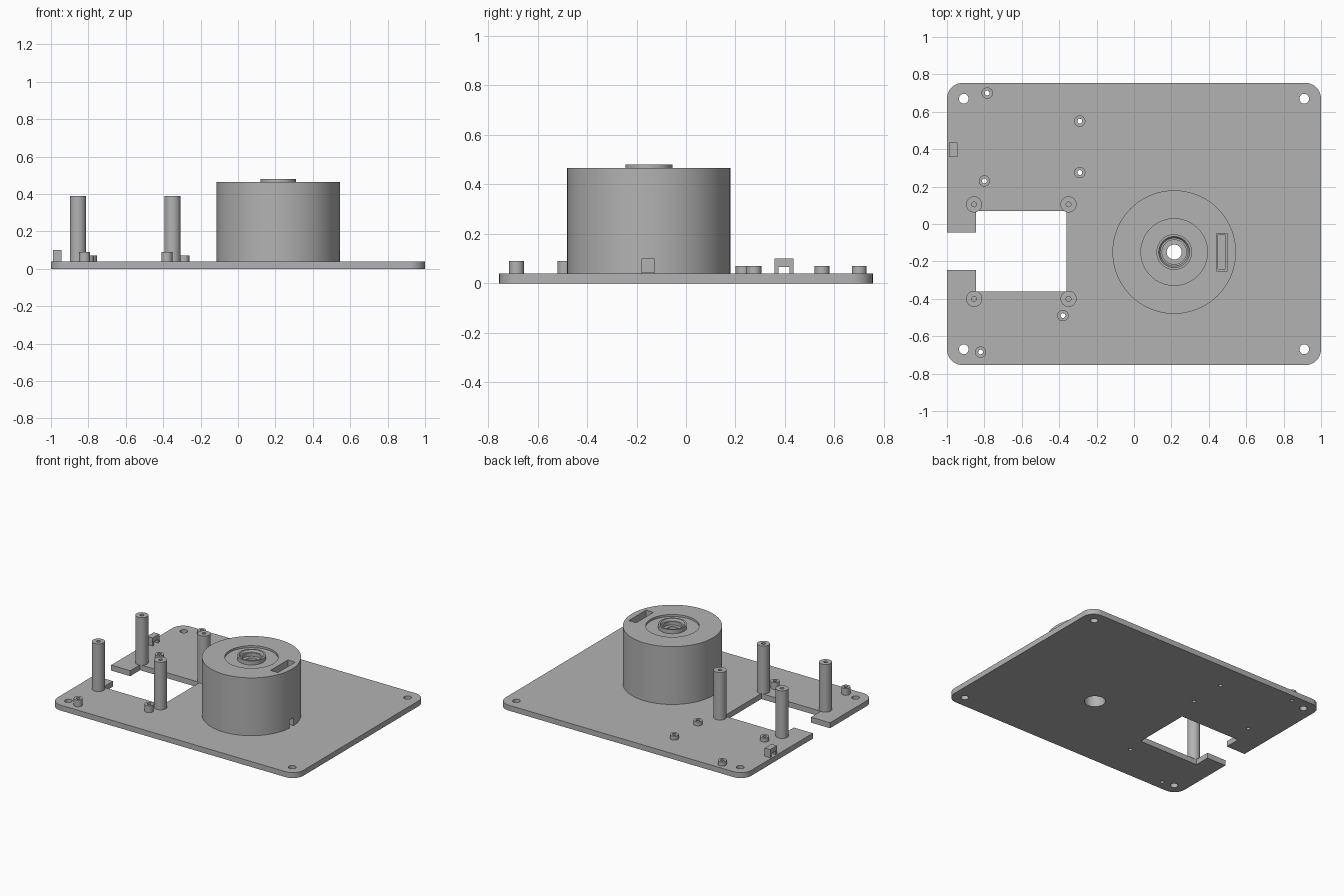
import bpy, bmesh, math
from mathutils import Matrix

cube = bpy.data.objects.get("Cube")
if cube:
    bpy.data.objects.remove(cube, do_unlink=True)

grey = bpy.data.materials.new("plain grey")
grey.use_nodes = True
colour = (0.45, 0.45, 0.45, 1)
grey.diffuse_color = colour
grey.node_tree.nodes["Principled BSDF"].inputs["Base Color"].default_value = colour


def finish(name, bm):
    bmesh.ops.recalc_face_normals(bm, faces=bm.faces)
    mesh = bpy.data.meshes.new(name)
    bm.to_mesh(mesh)
    bm.free()
    mesh.materials.append(grey)
    obj = bpy.data.objects.new(name, mesh)
    bpy.context.collection.objects.link(obj)
    return obj


def box(name, x0, x1, y0, y1, z0, z1, corner=0):
    bm = bmesh.new()
    place = Matrix.Translation(((x0 + x1) / 2, (y0 + y1) / 2, (z0 + z1) / 2))
    size = Matrix.Diagonal((x1 - x0, y1 - y0, z1 - z0, 1))
    bmesh.ops.create_cube(bm, size=1, matrix=place @ size)
    if corner:
        upright = [e for e in bm.edges
                   if abs(e.verts[0].co.z - e.verts[1].co.z) > 0.001]
        bmesh.ops.bevel(bm, geom=upright, offset=corner, segments=10,
                        profile=0.5, affect='EDGES')
    return finish(name, bm)


def cylinder(name, x, y, r, z0, z1, sides=32):
    bm = bmesh.new()
    bmesh.ops.create_cone(bm, cap_ends=True, segments=sides, radius1=r, radius2=r,
                          depth=z1 - z0, matrix=Matrix.Translation((x, y, (z0 + z1) / 2)))
    return finish(name, bm)


def lathe(name, x, y, profile, sides=96):
    # Closed (radius, height) profile turned about a vertical axis
    bm = bmesh.new()
    rings = []
    for i in range(sides):
        a = math.tau * i / sides
        rings.append([bm.verts.new((x + r * math.cos(a), y + r * math.sin(a), z))
                      for r, z in profile])
    n = len(profile)
    for i in range(sides):
        a, b = rings[i], rings[(i + 1) % sides]
        for j in range(n):
            k = (j + 1) % n
            bm.faces.new((a[j], b[j], b[k], a[k]))
    return finish(name, bm)


def cut(obj, cutters):
    bpy.context.view_layer.objects.active = obj
    for c in cutters:
        c.hide_render = True
        mod = obj.modifiers.new("cut", 'BOOLEAN')
        mod.operation = 'DIFFERENCE'
        mod.solver = 'EXACT'
        mod.object = c
        bpy.ops.object.modifier_apply(modifier=mod.name)
        bpy.data.objects.remove(c, do_unlink=True)


def smooth(obj):
    bpy.ops.object.select_all(action='DESELECT')
    obj.select_set(True)
    bpy.context.view_layer.objects.active = obj
    bpy.ops.object.shade_smooth_by_angle(angle=math.radians(30))


TOP = 0.04
DRUM = (0.215, -0.15)
# Short standoffs: x, y, top height
standoffs = [(-0.785, 0.70, 0.07), (-0.29, 0.55, 0.07), (-0.29, 0.275, 0.07),
             (-0.80, 0.23, 0.07), (-0.38, -0.49, 0.09), (-0.82, -0.685, 0.09)]

# Base plate with window, side slot, mounting holes and bores
plate = box("base_plate", -1, 1, -0.755, 0.755, 0, TOP, corner=0.085)
holes = [box("window_cutter", -0.845, -0.36, -0.36, 0.07, -1, 1),
         box("slot_cutter", -1.2, -0.8, -0.245, -0.045, -1, 1),
         cylinder("bore_cutter", *DRUM, 0.07, -1, 1, 48)]
holes += [cylinder("mount_cutter", sx * 0.91, sy * 0.67, 0.026, -1, 1)
          for sx in (-1, 1) for sy in (-1, 1)]
holes += [cylinder("screw_cutter", x, y, 0.013, -1, 1, 20) for x, y, z in standoffs]
cut(plate, holes)
smooth(plate)

# Drum with recessed top, raised stepped hub and central bore
drum = lathe("drum_housing", *DRUM, [
    (0.07, TOP), (0.33, TOP), (0.33, 0.465), (0.178, 0.465), (0.178, 0.45),
    (0.095, 0.45), (0.095, 0.48), (0.083, 0.48), (0.075, 0.465),
    (0.065, 0.465), (0.065, 0.44), (0.04, 0.44), (0.04, 0.40), (0.07, 0.40)])
cut(drum, [box("pocket_cutter", 0.44, 0.50, -0.25, -0.05, 0.36, 0.6),
           box("shaft_cutter", 0.45, 0.49, -0.24, -0.06, 0.045, 0.5),
           box("cable_exit_cutter", 0.47, 0.7, -0.178, -0.13, 0.0, 0.1)])
smooth(drum)

# Tall posts with blind pilot holes around the window
for x, side in ((-0.855, "right"), (-0.35, "left")):
    for y, end in ((-0.40, "front"), (0.105, "back")):
        post = cylinder(f"tall_post_{end}_{side}", x, y, 0.043, TOP, 0.39)
        cut(post, [cylinder("pilot_cutter", x, y, 0.013, 0.3, 0.5, 20)])
        smooth(post)

# Short hollow standoffs
for i, (x, y, z) in enumerate(standoffs):
    tube = lathe(f"standoff_{i + 1}", x, y,
                 [(0.013, TOP), (0.03, TOP), (0.03, z), (0.013, z)], 32)
    smooth(tube)

# Cable tie bridge at the plate edge
bridge = box("cable_bridge", -0.99, -0.945, 0.358, 0.435, TOP, 0.1)
cut(bridge, [box("arch_cutter", -1.2, -0.8, 0.374, 0.419, 0, 0.066)])
